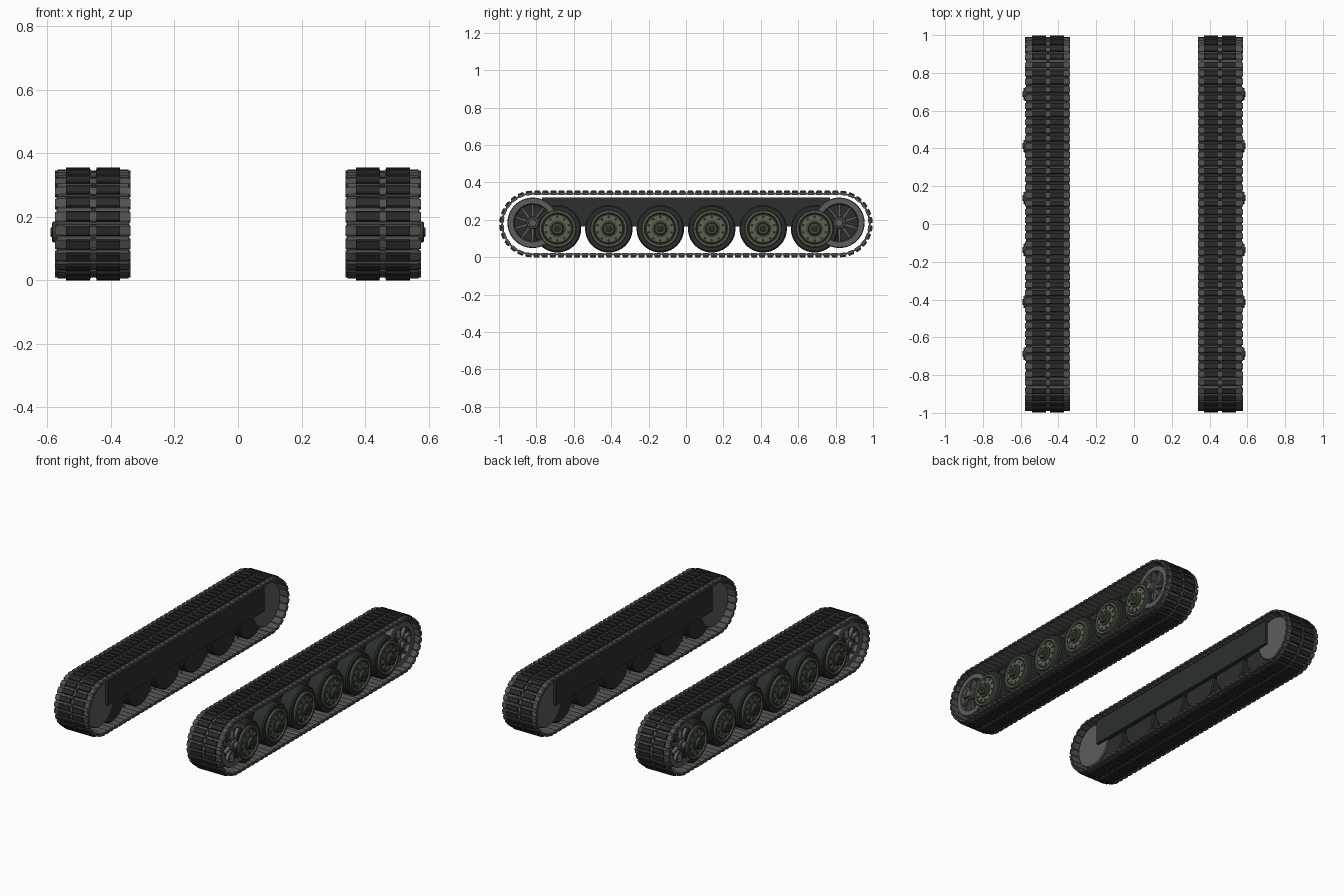
import bpy, bmesh
from math import pi, sin, cos
from mathutils import Matrix, Vector

if "Cube" in bpy.data.objects:
    bpy.data.objects.remove(bpy.data.objects["Cube"])


def material(name, r, g, b):
    m = bpy.data.materials.new(name)
    m.diffuse_color = (r, g, b, 1)
    m.use_nodes = True
    m.node_tree.nodes["Principled BSDF"].inputs["Base Color"].default_value = m.diffuse_color
    return m


STEEL = material("link_steel", 0.085, 0.085, 0.08)
PAD = material("pad_rubber", 0.022, 0.024, 0.024)
TYRE = material("tyre_rubber", 0.024, 0.027, 0.027)
HULL = material("hull_dark", 0.025, 0.029, 0.028)
GREEN = material("wheel_green", 0.105, 0.13, 0.08)
DARKGREEN = material("wheel_recess", 0.05, 0.062, 0.042)
GREY = material("rim_grey", 0.11, 0.11, 0.105)


def finish(bm, name, mat, smooth=False):
    # everything is built on the +x side and mirrored across x = 0
    bmesh.ops.recalc_face_normals(bm, faces=bm.faces)
    me = bpy.data.meshes.new(name)
    bm.to_mesh(me)
    bm.free()
    ob = bpy.data.objects.new(name, me)
    bpy.context.collection.objects.link(ob)
    me.materials.append(mat)
    if smooth:
        bpy.ops.object.select_all(action='DESELECT')
        ob.select_set(True)
        bpy.context.view_layer.objects.active = ob
        bpy.ops.object.shade_smooth_by_angle(angle=0.6)
    mod = ob.modifiers.new("mirror", 'MIRROR')
    mod.use_axis[0] = True
    mod.use_mirror_merge = False
    return ob


def box(bm, lo, hi, mat=Matrix()):
    lo, hi = Vector(lo), Vector(hi)
    m = mat @ Matrix.Translation((lo + hi) / 2) @ Matrix.Diagonal((*(hi - lo), 1))
    bmesh.ops.create_cube(bm, size=1, matrix=m)


def prism(bm, profile, x0, x1, mat=Matrix()):
    # extrude a (y, z) outline along x
    a = [bm.verts.new(mat @ Vector((x0, y, z))) for y, z in profile]
    b = [bm.verts.new(mat @ Vector((x1, y, z))) for y, z in profile]
    n = len(a)
    bm.faces.new(a)
    bm.faces.new(b[::-1])
    for i in range(n):
        bm.faces.new((a[i], a[(i + 1) % n], b[(i + 1) % n], b[i]))


def lathe(bm, profile, y, z, seg=32):
    # closed solid of revolution about an x-parallel axis; profile = (x, r)
    rings = [[bm.verts.new((x, y + r * cos(2 * pi * k / seg), z + r * sin(2 * pi * k / seg)))
              for k in range(seg)] for x, r in profile]
    for p, q in zip(rings, rings[1:]):
        for k in range(seg):
            j = (k + 1) % seg
            bm.faces.new((p[k], p[j], q[j], q[k]))
    bm.faces.new(rings[0])
    bm.faces.new(rings[-1])


# track path: stadium around the two end wheels
HALF, R, ZC, N = 0.82, 0.1635, 0.1775, 100
TOTAL = 4 * HALF + 2 * pi * R
PITCH = TOTAL / N


def path_frame(s):
    s %= TOTAL
    arc = pi * R
    if s < 2 * HALF:
        y, z, a = HALF - s, ZC + R, 0
    elif s < 2 * HALF + arc:
        a = (s - 2 * HALF) / R
        y, z = -HALF - R * sin(a), ZC + R * cos(a)
    elif s < 4 * HALF + arc:
        y, z, a = -HALF + (s - 2 * HALF - arc), ZC - R, pi
    else:
        a = pi + (s - 4 * HALF - arc) / R
        y, z = HALF - R * sin(a), ZC + R * cos(a)
    return Matrix.Translation((0, y, z)) @ Matrix.Rotation(a, 4, 'X')


# track links, joint pins, edge connectors and rubber pads
links, pads = bmesh.new(), bmesh.new()
h = PITCH / 2
body = [(-h + .002, -.005), (-h + .008, -.009), (h - .008, -.009), (h - .002, -.005),
        (h - .002, .003), (h - .007, .007), (-h + .007, .007), (-h + .002, .003)]
pad = [(-.016, .006), (.016, .006), (.016, .011), (.0125, .0145), (-.0125, .0145), (-.016, .011)]
pin = [(.005 * cos(k * pi / 3), .005 * sin(k * pi / 3) - .001) for k in range(6)]
for i in range(N):
    m = path_frame((i + .5) * PITCH)
    prism(links, body, .345, .447, m)
    prism(links, body, .463, .568, m)
    box(links, (.447, -.014, -.008), (.463, .014, .005), m)
    for x in (.338, .568):
        box(links, (x, -.014, -.007), (x + .008, .014, .005), m)
    prism(links, pin, .342, .572, path_frame(i * PITCH))
    for x in (.371, .466):
        prism(pads, pad, x, x + .075, m)
finish(links, "track_links", STEEL)
finish(pads, "track_pads", PAD)

# hull side plate behind the wheels
bm = bmesh.new()
prism(bm, [(-.77, .165), (.77, .165), (.77, .318), (-.77, .318)], .358, .455)
finish(bm, "side_plate", HULL)

# six road wheels per side
tyres, discs, recess, bolts = (bmesh.new() for _ in range(4))
ZW = .152
for k in range(6):
    y = -.6875 + .275 * k
    lathe(tyres, [(.385, .1), (.385, .120), (.392, .127), (.447, .127), (.449, .112), (.463, .112),
                  (.465, .127), (.541, .127), (.549, .120), (.549, .098)], y, ZW, 40)
    lathe(discs, [(.53, .100), (.559, .100), (.563, .096), (.563, .086), (.555, .081),
                  (.555, .078), (.559, .074), (.561, .050), (.561, .030)], y, ZW, 40)
    lathe(recess, [(.55, .046), (.567, .046), (.569, .034), (.582, .033),
                   (.586, .029), (.586, .016), (.588, .015)], y, ZW)
    for b in range(10):
        a = 2 * pi * (b + .5) / 10
        lathe(bolts, [(.55, .0075), (.5615, .0075)], y + .063 * cos(a), ZW + .063 * sin(a), 10)
    # hub cap and groove between the disc rings
    lathe(bolts, [(.57, .015), (.589, .015), (.591, .011)], y, ZW, 16)
    lathe(bolts, [(.54, .0835), (.5565, .0835)], y, ZW, 40)
finish(tyres, "road_wheel_tyres", TYRE, True)
finish(discs, "road_wheel_discs", GREEN, True)
finish(recess, "road_wheel_hubs", DARKGREEN, True)
finish(bolts, "road_wheel_bolts", TYRE, True)

# end wheels: drum with open spoked face, plain inner disc
rims, spokes, backs = bmesh.new(), bmesh.new(), bmesh.new()
for y in (-HALF, HALF):
    z = .184
    lathe(rims, [(.375, .130), (.380, .135), (.546, .135), (.551, .131),
                 (.551, .103), (.547, .099), (.520, .097)], y, z, 40)
    lathe(backs, [(.515, .098), (.524, .098)], y, z, 40)
    lathe(spokes, [(.515, .034), (.556, .034), (.560, .030), (.560, .022), (.576, .020)], y, z, 24)
    for k in range(10):
        m = Matrix.Translation((0, y, z)) @ Matrix.Rotation(2 * pi * (k + .5) / 10, 4, 'X')
        prism(spokes, [(.025, -.008), (.101, -.005), (.101, .005), (.025, .008)], .52, .546, m)
finish(rims, "end_wheel_rims", GREY, True)
finish(backs, "end_wheel_backs", TYRE, True)
finish(spokes, "end_wheel_spokes", GREY, True)
